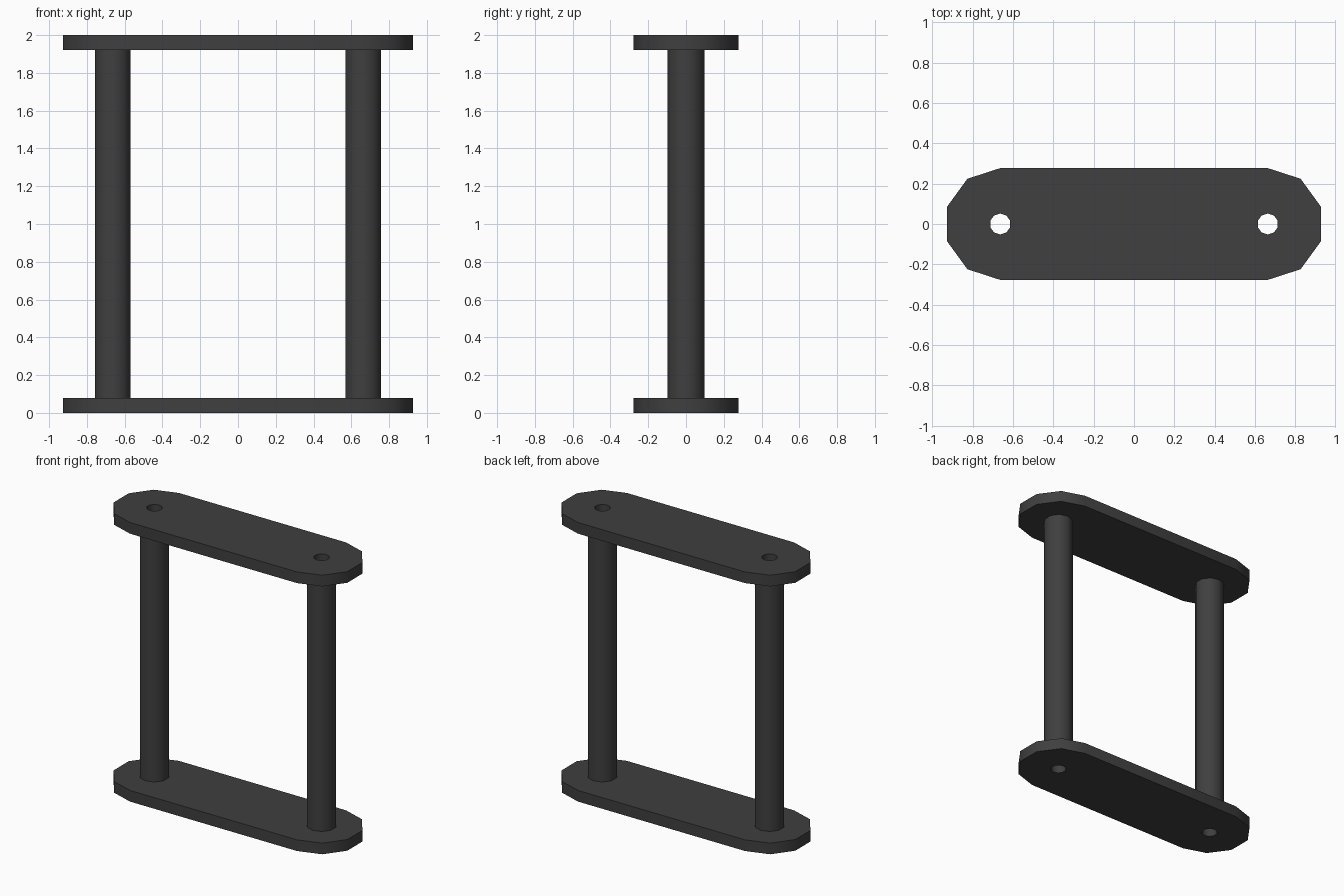
import bpy, bmesh
from math import sin, cos, pi, radians

if "Cube" in bpy.data.objects:
    bpy.data.objects.remove(bpy.data.objects["Cube"])

POST_X = 0.663
PLATE_R, POST_R, HOLE_R = 0.277, 0.099, 0.052
PLATE_T, HEIGHT = 0.08, 2.0
SIDES = 10

dark = bpy.data.materials.new("dark_grey")
dark.diffuse_color = (0.05, 0.05, 0.05, 1)
dark.use_nodes = True
dark.node_tree.nodes["Principled BSDF"].inputs["Base Color"].default_value = dark.diffuse_color


def ring(cx, r):
    # Ten-sided circle with a corner on the y axis
    return [(cx + r * cos(pi / 2 + i * 2 * pi / SIDES),
             r * sin(pi / 2 + i * 2 * pi / SIDES)) for i in range(SIDES)]


def capsule(cx, r):
    # Long rounded outline: one half circle at each end
    half = [(-cx + r * cos(pi / 2 + i * 2 * pi / SIDES),
             r * sin(pi / 2 + i * 2 * pi / SIDES)) for i in range(SIDES // 2 + 1)]
    return half + [(-x, -y) for x, y in half]


def extruded(name, loops, z0, z1):
    # Filled flat profile (first loop outside, others holes) extruded upwards
    curve = bpy.data.curves.new(name + "_profile", 'CURVE')
    curve.dimensions = '2D'
    curve.fill_mode = 'BOTH'
    curve.extrude = (z1 - z0) / 2
    for loop in loops:
        spline = curve.splines.new('POLY')
        spline.points.add(len(loop) - 1)
        for p, (x, y) in zip(spline.points, loop):
            p.co = (x, y, 0, 1)
        spline.use_cyclic_u = True
    helper = bpy.data.objects.new(name + "_helper", curve)
    mesh = bpy.data.meshes.new_from_object(helper)
    bpy.data.objects.remove(helper)

    bm = bmesh.new()
    bm.from_mesh(mesh)
    bmesh.ops.remove_doubles(bm, verts=bm.verts, dist=1e-4)
    bmesh.ops.translate(bm, verts=bm.verts, vec=(0, 0, (z0 + z1) / 2))
    bmesh.ops.recalc_face_normals(bm, faces=bm.faces)
    bm.to_mesh(mesh)
    bm.free()
    mesh.materials.clear()
    mesh.materials.append(dark)

    obj = bpy.data.objects.new(name, mesh)
    bpy.context.collection.objects.link(obj)
    bpy.ops.object.select_all(action='DESELECT')
    obj.select_set(True)
    bpy.context.view_layer.objects.active = obj
    bpy.ops.object.shade_smooth_by_angle(angle=radians(40))
    return obj


# Bottom and top plates, each with two holes
plate = [capsule(POST_X, PLATE_R), ring(-POST_X, HOLE_R), ring(POST_X, HOLE_R)]
extruded("bottom_plate", plate, 0, PLATE_T)
extruded("top_plate", plate, HEIGHT - PLATE_T, HEIGHT)

# Hollow posts between the plates
for side, x in (("left", -POST_X), ("right", POST_X)):
    extruded(side + "_post", [ring(x, POST_R), ring(x, HOLE_R)],
             PLATE_T, HEIGHT - PLATE_T)
